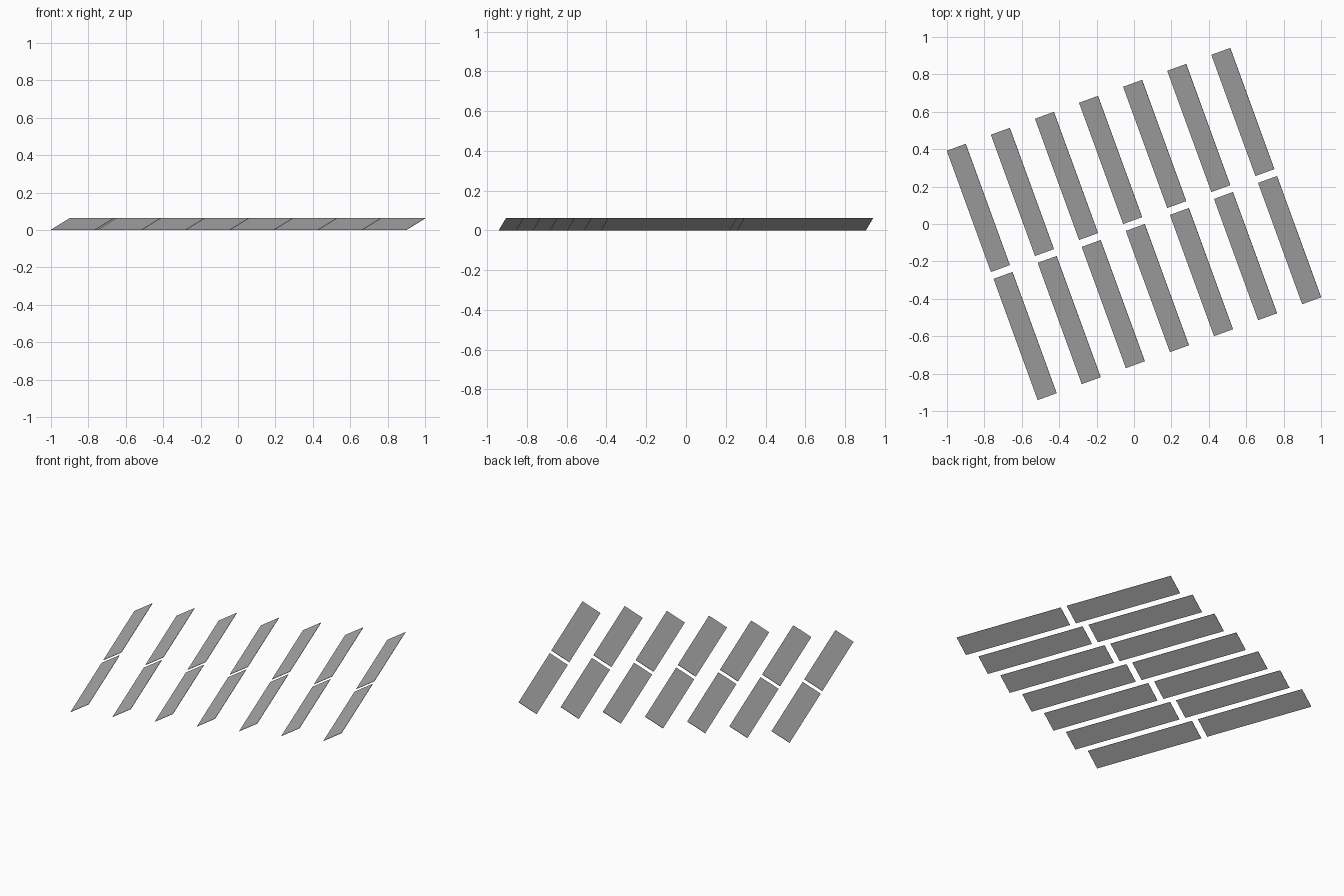
import bpy
import math
from mathutils import Matrix, Vector

cube = bpy.data.objects.get("Cube")
if cube:
    bpy.data.objects.remove(cube, do_unlink=True)

grey = bpy.data.materials.new("panel grey")
grey.use_nodes = True
colour = (0.4, 0.4, 0.4, 1)
grey.diffuse_color = colour
grey.node_tree.nodes["Principled BSDF"].inputs["Base Color"].default_value = colour

LENGTH, WIDTH, THICK = 0.69, 0.124, 0.002
TILT, HEADING = math.radians(30), math.radians(20)
COLUMN_STEP = Vector((0.2357, 0.0855, 0))
ROW_STEP = Vector((0.25, -0.685, 0))

# One thin slab, shared by every panel
x, y, z = WIDTH / 2, LENGTH / 2, THICK / 2
corners = [(sx * x, sy * y, sz * z) for sx in (-1, 1) for sy in (-1, 1) for sz in (-1, 1)]
faces = [(0, 1, 3, 2), (4, 6, 7, 5), (0, 4, 5, 1), (2, 3, 7, 6), (0, 2, 6, 4), (1, 5, 7, 3)]
slab = bpy.data.meshes.new("panel")
slab.from_pydata(corners, [], faces)
slab.materials.append(grey)

# Low edge to the right-hand side of the model, high edge to its left
pose = Matrix.Rotation(HEADING, 4, "Z") @ Matrix.Rotation(-TILT, 4, "Y")
height = x * math.sin(TILT) + z * math.cos(TILT)

# Two staggered rows of seven tilted panels
for row, row_name in enumerate(("back", "front")):
    for column in range(7):
        panel = bpy.data.objects.new(f"{row_name}_panel_{column + 1}", slab)
        place = COLUMN_STEP * (column - 3) + ROW_STEP * (row - 0.5)
        place.z = height
        panel.matrix_world = Matrix.Translation(place) @ pose
        bpy.context.collection.objects.link(panel)
